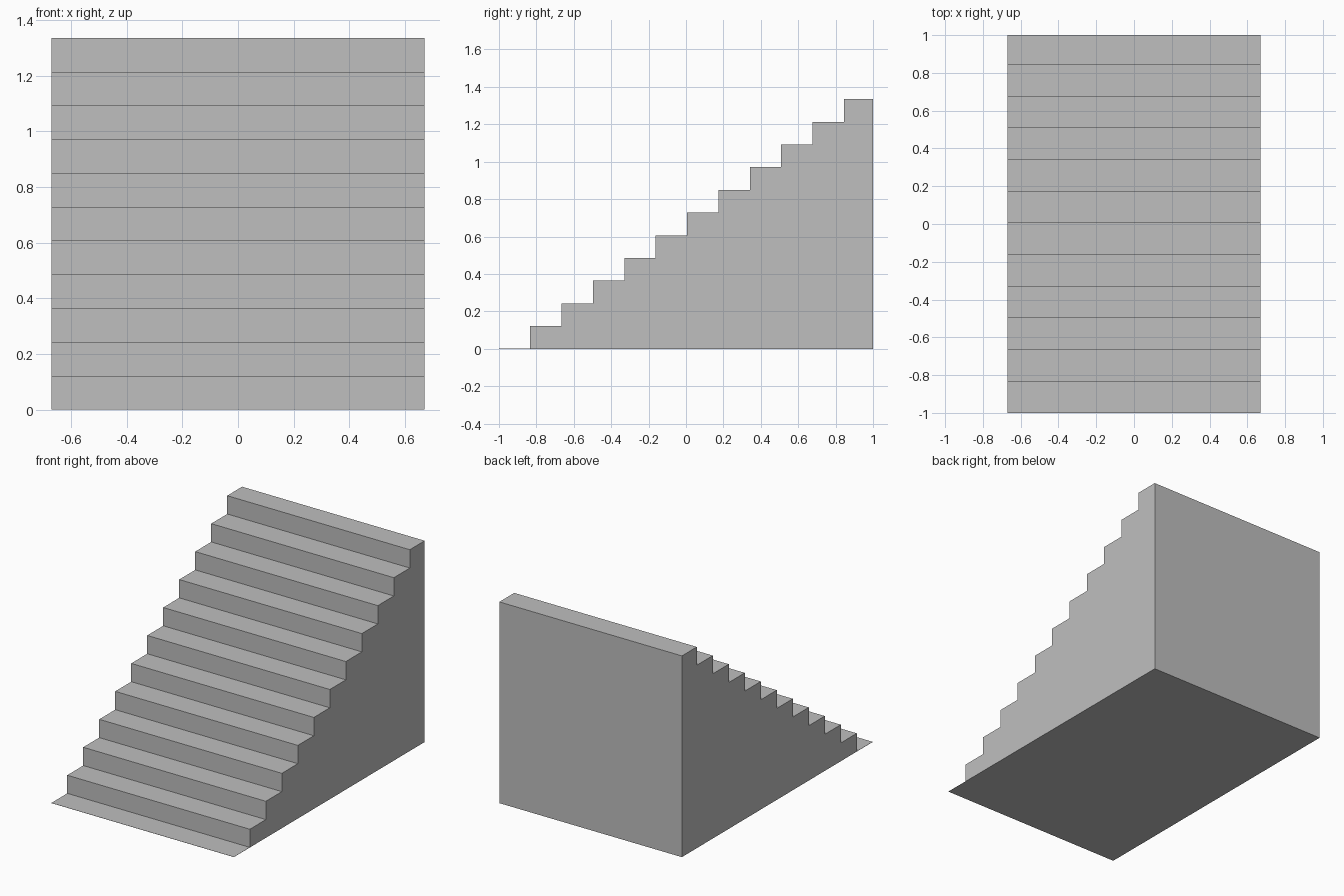
import bpy
import bmesh

cube = bpy.data.objects.get("Cube")
if cube:
    bpy.data.objects.remove(cube, do_unlink=True)

HALF_WIDTH = 0.67
STEPS = 11
FIRST_RISER = -0.833
GOING = 0.1677      # depth of each tread
RISE = 1.335 / STEPS
TOE = 0.001         # paper-thin landing at the foot

# Plain grey for the whole staircase
grey = bpy.data.materials.new("plain_grey")
grey.use_nodes = True
colour = (0.52, 0.52, 0.52, 1)
grey.diffuse_color = colour
grey.node_tree.nodes["Principled BSDF"].inputs["Base Color"].default_value = colour

# Stepped side profile in (y, z), from the back round to the foot and up
profile = [(1, 0), (-1, 0), (-1, TOE)]
level = TOE
for i in range(STEPS):
    y = FIRST_RISER + i * GOING
    profile.append((y, level))
    level = (i + 1) * RISE
    profile.append((y, level))
profile.append((1, level))

# Extrude the profile across the width
bm = bmesh.new()
side = bm.faces.new([bm.verts.new((-HALF_WIDTH, y, z)) for y, z in profile])
result = bmesh.ops.extrude_face_region(bm, geom=[side])
moved = [v for v in result["geom"] if isinstance(v, bmesh.types.BMVert)]
bmesh.ops.translate(bm, verts=moved, vec=(2 * HALF_WIDTH, 0, 0))
bmesh.ops.recalc_face_normals(bm, faces=bm.faces)

mesh = bpy.data.meshes.new("staircase")
bm.to_mesh(mesh)
bm.free()
mesh.materials.append(grey)
staircase = bpy.data.objects.new("staircase", mesh)
bpy.context.collection.objects.link(staircase)
